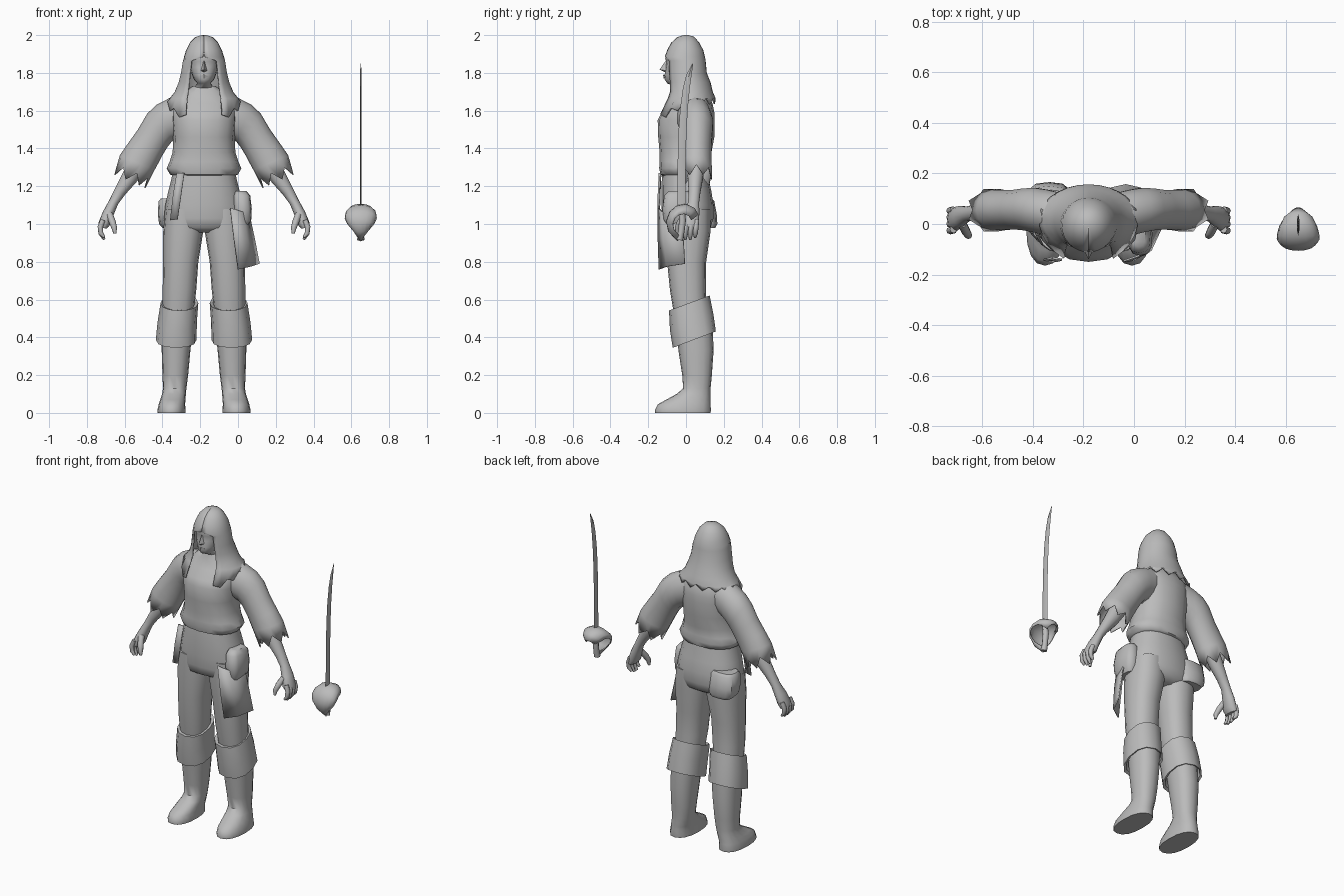
import bpy, bmesh, math
from mathutils import Vector

CX = -0.18  # centre line of the figure
grey = bpy.data.materials.new("plain_grey")
grey.diffuse_color = (0.5, 0.5, 0.5, 1)


def make(name, verts, faces, angle=50, thick=0):
    bm = bmesh.new()
    vs = [bm.verts.new(v) for v in verts]
    for f in faces:
        bm.faces.new([vs[i] for i in f])
    bmesh.ops.recalc_face_normals(bm, faces=bm.faces)
    me = bpy.data.meshes.new(name)
    bm.to_mesh(me)
    bm.free()
    me.materials.append(grey)
    ob = bpy.data.objects.new(name, me)
    bpy.context.collection.objects.link(ob)
    if thick:
        mod = ob.modifiers.new("thickness", 'SOLIDIFY')
        mod.thickness = thick
    bpy.ops.object.select_all(action='DESELECT')
    bpy.context.view_layer.objects.active = ob
    ob.select_set(True)
    bpy.ops.object.shade_smooth_by_angle(angle=math.radians(angle))
    return ob


def loft(name, rings, caps=(True, True), closed=True, **kw):
    n = len(rings[0])
    verts = [v for r in rings for v in r]
    faces = []
    for k in range(len(rings) - 1):
        for i in range(n if closed else n - 1):
            j = (i + 1) % n
            faces.append((k*n + i, k*n + j, (k+1)*n + j, (k+1)*n + i))
    if caps[0]:
        faces.append(list(range(n))[::-1])
    if caps[1]:
        faces.append([(len(rings)-1)*n + i for i in range(n)])
    return make(name, verts, faces, **kw)


def level(z, cx, hw, yf, yb, tilt=0, n=16, p=2.3):
    """Level ring from front yf to back yb; tilt raises the back."""
    out = []
    yc, hy = (yf + yb) / 2, (yb - yf) / 2
    for i in range(n):
        a = 2 * math.pi * i / n
        c, s = math.cos(a), math.sin(a)
        x = math.copysign(abs(s) ** (2 / p), s) * hw
        y = -math.copysign(abs(c) ** (2 / p), c) * hy
        out.append(Vector((cx + x, yc + y, z + tilt * y)))
    return out


def limb(s, ux, uz, lx, lz, yc, hy, n=14):
    """Ring between an upper and a lower point of an arm, mirrored by s."""
    u, l = Vector((CX + s*ux, yc, uz)), Vector((CX + s*lx, yc, lz))
    return [(u + l)/2 + (u - l)/2 * math.cos(2*math.pi*i/n)
            + Vector((0, hy * math.sin(2*math.pi*i/n), 0)) for i in range(n)]


def tube(name, pts, radii, n=8):
    pts = [Vector(p) for p in pts]
    rings = []
    for k, p in enumerate(pts):
        t = (pts[min(k+1, len(pts)-1)] - pts[max(k-1, 0)]).normalized()
        u = t.cross(Vector((0, 1, 0.01))).normalized()
        v = t.cross(u)
        rings.append([p + radii[k] * (u*math.cos(2*math.pi*i/n) + v*math.sin(2*math.pi*i/n))
                      for i in range(n)])
    return loft(name, rings)


def body(name, table, **kw):
    return loft(name, [level(z, CX, *r) for z, *r in table], **kw)


# Head and face
body("head", [(1.64, .06, -.04, .07), (1.72, .055, -.045, .06), (1.745, .035, -.1, .06),
              (1.765, .053, -.113, .07), (1.79, .064, -.113, .08), (1.83, .075, -.108, .08),
              (1.86, .08, -.104, .085), (1.875, .082, -.11, .085), (1.92, .08, -.095, .08)])
make("nose", [(CX, -.1, 1.875), (CX-.02, -.1, 1.81), (CX+.02, -.1, 1.81), (CX, -.14, 1.818),
              (CX, -.1, 1.797)],
     [(0, 1, 3), (0, 3, 2), (1, 4, 3), (4, 2, 3), (0, 2, 4, 1)])
make("lips", [(CX-.025, -.108, 1.782), (CX, -.122, 1.792), (CX+.025, -.108, 1.782),
              (CX, -.118, 1.77), (CX, -.1, 1.782)],
     [(0, 1, 3), (1, 2, 3), (0, 4, 1), (1, 4, 2), (0, 3, 4), (2, 4, 3)])

# Long hair: a hood that opens around the face and ends in ragged tips
HN = 25
hair = []
for z, hw, yf, yb, gap in [(2.0, .012, -.012, .015, 0), (1.99, .045, -.045, .045, 0),
                           (1.96, .075, -.078, .07, 0), (1.92, .095, -.1, .092, 0),
                           (1.885, .106, -.112, .1, 3), (1.865, .112, -.112, .104, 36),
                           (1.80, .122, -.112, .11, 38), (1.75, .135, -.108, .13, 36),
                           (1.70, .155, -.105, .142, 33), (1.665, .182, -.115, .157, 30)]:
    ring = []
    for i in range(HN):
        a = math.radians(gap + (360 - 2*gap) * i / (HN - 1))
        yc, hy = (yf + yb) / 2, (yb - yf) / 2
        ring.append(Vector((CX - hw*math.sin(a), yc - hy*math.cos(a), z)))
    hair.append(ring)
tips = []
for i, v in enumerate(hair[-1]):
    front = max(0, 1 - min(i, HN - 1 - i) / 5)
    drop = (.03 if i % 2 else .0) + .085 * front
    tips.append(v + Vector(((v.x - CX) * .08, -.04 * front, -drop)))
hair.append(tips)
loft("long_hair", hair, caps=(True, False), closed=False, thick=.008)

# Shirt body with a gathered hem
body("shirt", [(1.73, .06, -.045, .07), (1.69, .12, -.055, .11), (1.64, .165, -.085, .14),
               (1.59, .172, -.13, .15), (1.55, .172, -.15, .152), (1.46, .163, -.147, .15),
               (1.38, .166, -.14, .135), (1.33, .182, -.14, .132), (1.295, .198, -.142, .138),
               (1.262, .18, -.135, .13), (1.255, .16, -.12, .115)])

# Trouser seat
body("trouser_seat", [(1.32, .16, -.12, .11), (1.24, .172, -.128, .12), (1.17, .19, -.13, .135),
                      (1.1, .205, -.13, .145), (1.03, .212, -.125, .145),
                      (.98, .2, -.115, .13), (.955, .14, -.07, .09)])

for s, side in ((-1, "right"), (1, "left")):
    # Trouser leg
    loft(side + "_trouser_leg", [level(z, CX + s*c, hw, yf, yb) for z, c, hw, yf, yb in [
        (1.08, .105, .1, -.115, .13), (.96, .11, .106, -.113, .13), (.8, .123, .093, -.1, .107),
        (.65, .13, .089, -.085, .105), (.5, .138, .08, -.06, .11)]])
    # Boot with shaft, instep and sole
    loft(side + "_boot", [level(z, CX + s*c, hw, yf, yb) for z, c, hw, yf, yb in [
        (.5, .14, .085, -.055, .14), (.33, .148, .076, -.04, .146), (.2, .152, .068, -.02, .137),
        (.13, .155, .062, -.015, .13), (.1, .159, .063, -.05, .13), (.07, .165, .067, -.105, .13),
        (.045, .17, .07, -.15, .13), (.012, .172, .075, -.165, .132), (0, .172, .074, -.163, .13)]])
    # Turned-down cuff, open below
    loft(side + "_boot_cuff", [level(z, CX + s*c, hw, yf, yb, t, 12) for z, c, hw, yf, yb, t in [
        (.575, .13, .08, -.07, .105, .37), (.582, .13, .1, -.09, .125, .37),
        (.48, .142, .104, -.085, .145, .37), (.388, .147, .108, -.07, .158, .38),
        (.395, .147, .095, -.055, .148, .38), (.46, .145, .08, -.045, .14, .38)]],
        caps=(False, False), angle=40)
    # Wide sleeve with a torn end
    rings = [limb(s, *r) for r in [
        (.09, 1.7, .09, 1.48, .04, .08), (.18, 1.668, .15, 1.45, .045, .093),
        (.25, 1.632, .172, 1.435, .055, .09), (.3, 1.585, .195, 1.405, .058, .085),
        (.35, 1.5, .225, 1.355, .057, .08), (.4, 1.43, .243, 1.32, .056, .08),
        (.445, 1.365, .262, 1.285, .055, .082)]]
    torn = [v + Vector((s*(.035 if i % 2 else .012), 0, -(.08 if i % 2 else .03)))
            for i, v in enumerate(limb(s, .448, 1.345, .275, 1.27, .055, .086))]
    loft(side + "_sleeve", rings + [torn], caps=(True, False), thick=.006)
    # Forearm and palm
    loft(side + "_forearm", [limb(s, *r) for r in [
        (.38, 1.38, .29, 1.32, .055, .045), (.43, 1.27, .355, 1.225, .05, .042),
        (.475, 1.18, .418, 1.155, .045, .032), (.505, 1.12, .455, 1.105, .04, .03),
        (.535, 1.065, .478, 1.05, .03, .042), (.558, 1.01, .495, .998, .02, .048),
        (.56, .985, .515, .975, .02, .044)]])
    # Fingers and thumb
    for k in range(4):
        y = .056 - .026 * k
        low = .93 - (.012 if k in (1, 2) else 0)
        tube(f"{side}_finger_{k+1}", [(CX + s*.535, y, 1.02), (CX + s*.549, y - .004, .985),
             (CX + s*.546, y - .006, .95), (CX + s*.528, y - .008, low)],
             [.014, .0145, .013, .007])
    tube(side + "_thumb", [(CX + s*.5, .0, 1.05), (CX + s*.485, -.03, 1.01),
         (CX + s*.475, -.045, .98), (CX + s*.472, -.047, .95)], [.018, .018, .015, .008])

# Hanging strap on the front of the hip
make("hip_strap", [(-.325, -.138, 1.27), (-.285, -.145, 1.27), (-.302, -.15, 1.15),
                   (-.345, -.143, 1.15), (-.32, -.152, 1.025), (-.36, -.146, 1.02)],
     [(0, 1, 2, 3), (3, 2, 4, 5)], thick=.008)

# Cloth flap wrapped around the hip
loft("hip_flap", [[Vector(p) for p in row] for row in [
    [(-.04, -.15, 1.085), (.025, -.128, 1.065), (.062, -.02, 1.05)],
    [(-.02, -.15, .92), (.05, -.12, .92), (.09, -.015, .92)],
    [(.002, -.145, .76), (.07, -.105, .775), (.115, -.008, .79)]]],
    caps=(False, False), closed=False, thick=.008)

# Belt pouches: one beside the front hip, one on the back pocket
loft("side_pouch", [level(z, x, hw, yf, yb, n=12, p=3) for z, x, hw, yf, yb in [
    (1.175, .015, .03, -.09, .02), (1.15, .02, .045, -.115, .04), (1.08, .025, .048, -.125, .045),
    (1.02, .025, .045, -.12, .04), (.985, .02, .03, -.1, .02)]])
loft("back_pouch", [level(z, x, hw, yf, yb, n=12, p=3) for z, x, hw, yf, yb in [
    (1.135, -.335, .073, .03, .135), (1.12, -.338, .083, .02, .15), (1.05, -.34, .084, .02, .163),
    (1.0, -.335, .083, .03, .166), (.98, -.33, .07, .05, .155)]], angle=40)

# Curved sabre blade
SX = 0.65
blade = []
for z, y, w in [(1.06, -.025, .021), (1.3, -.024, .021), (1.5, -.018, .021), (1.62, -.01, .02),
                (1.72, .002, .018), (1.79, .016, .014), (1.85, .036, .002)]:
    t = .005 if w > .01 else .001
    blade.append([Vector((SX, y - w, z)), Vector((SX + t, y, z)),
                  Vector((SX, y + w, z)), Vector((SX - t, y, z))])
loft("sabre_blade", blade, angle=30)
# Grip
tube("sabre_grip", [(SX, -.025, 1.1), (SX, -.018, 1.02), (SX, -.025, .96), (SX, -.035, .915)],
     [.014, .018, .017, .019])
# Shell-shaped hand guard sweeping down to the pommel
shell = []
for y, z, hw in [(.066, 1.05, .03), (.045, 1.085, .06), (.0, 1.107, .075), (-.05, 1.098, .083),
                 (-.088, 1.065, .085), (-.106, 1.015, .072), (-.094, .96, .045), (-.045, .908, .012)]:
    row = []
    for i in range(9):
        f = (i - 4) / 4
        pull = .42 * f * f
        row.append(Vector((SX + hw * math.sin(f * math.pi / 2),
                           y + (-.02 - y) * pull, z + (.98 - z) * pull)))
    shell.append(row)
loft("sabre_guard", shell, caps=(False, False), closed=False, thick=.006)
